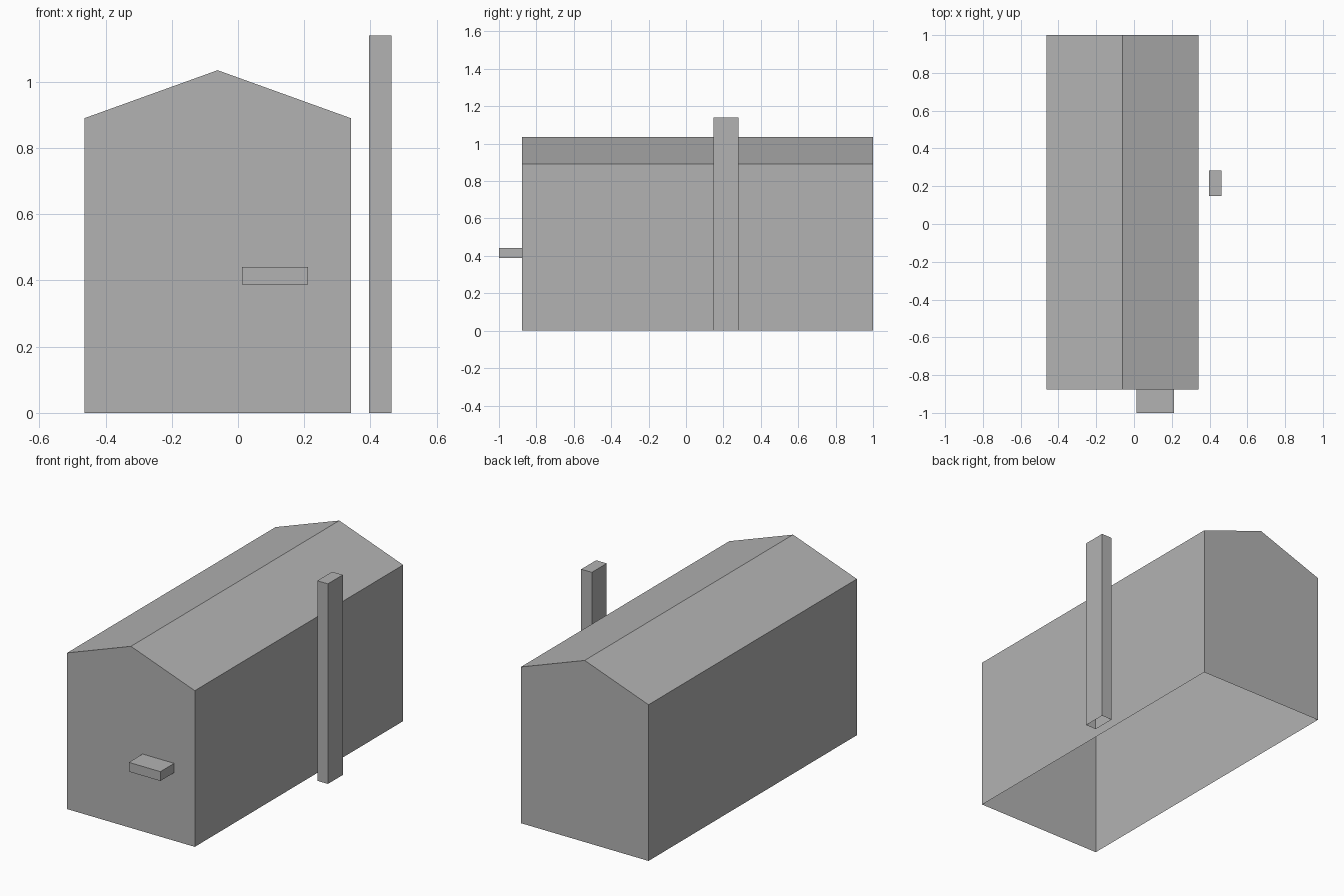
import bpy

default_cube = bpy.data.objects.get("Cube")
if default_cube:
    bpy.data.objects.remove(default_cube, do_unlink=True)

GREY = (0.45, 0.45, 0.45, 1.0)
plaster = bpy.data.materials.new("plain grey")
plaster.use_nodes = True
plaster.diffuse_color = GREY
plaster.node_tree.nodes["Principled BSDF"].inputs["Base Color"].default_value = GREY


def extrude_profile(name, profile, y_front, y_back, open_bottom=False, open_back=False):
    """Extrude an x-z outline along y; its first edge is the underside."""
    n = len(profile)
    verts = [(x, y, z) for y in (y_front, y_back) for x, z in profile]
    faces = [tuple(range(n))]
    if not open_back:
        faces.append(tuple(reversed(range(n, 2 * n))))
    for i in range(1 if open_bottom else 0, n):
        j = (i + 1) % n
        faces.append((j, i, i + n, j + n))
    mesh = bpy.data.meshes.new(name)
    mesh.from_pydata(verts, [], faces)
    mesh.materials.append(plaster)
    obj = bpy.data.objects.new(name, mesh)
    bpy.context.collection.objects.link(obj)
    return obj


def box_outline(x0, x1, z0, z1):
    return [(x0, z0), (x1, z0), (x1, z1), (x0, z1)]


# Gabled hall, an open-bottomed shell
left, right, eaves, ridge = -0.464, 0.341, 0.89, 1.035
hall_outline = [(left, 0), (right, 0), (right, eaves),
                ((left + right) / 2, ridge), (left, eaves)]
extrude_profile("gabled_hall", hall_outline, -0.876, 1.0, open_bottom=True)

# Free-standing chimney, also open underneath
extrude_profile("chimney", box_outline(0.396, 0.463, 0, 1.14), 0.148, 0.282, open_bottom=True)

# Door canopy attached to the front wall
extrude_profile("door_canopy", box_outline(0.012, 0.211, 0.388, 0.441), -1.0, -0.876, open_back=True)
